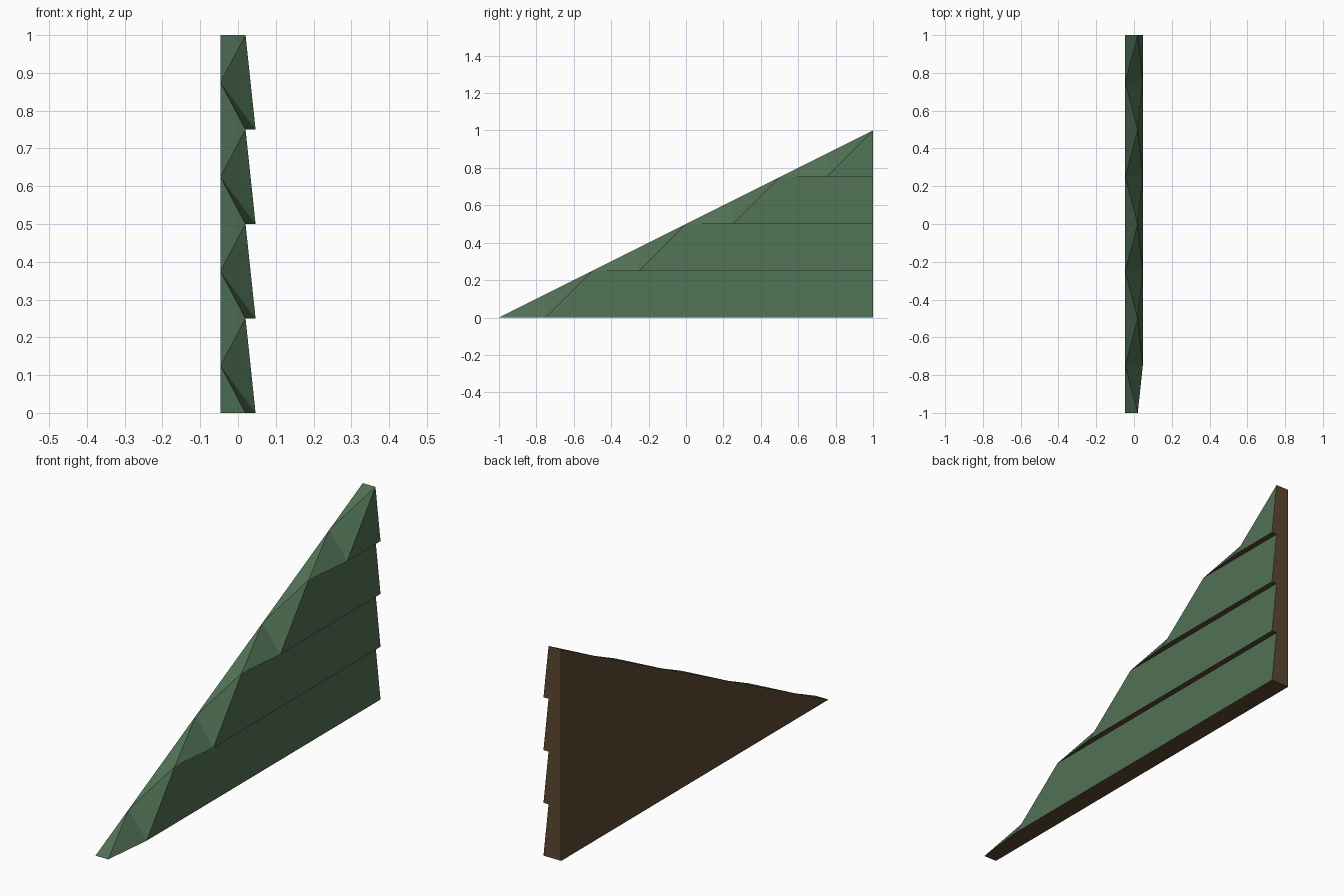
import bpy, bmesh

if "Cube" in bpy.data.objects:
    bpy.data.objects.remove(bpy.data.objects["Cube"])

ROWS = 4             # number of lapped boards
BACK = -0.0465       # flat back plane
LIP = 0.0465         # thick lower edge of a board
THIN = 0.02          # thin upper edge of a board
H = 1.0 / ROWS       # board height
RUN = 2.0 / ROWS     # slope run per board


def material(name, rgb):
    m = bpy.data.materials.new(name)
    m.diffuse_color = (*rgb, 1.0)
    m.use_nodes = True
    m.node_tree.nodes["Principled BSDF"].inputs["Base Color"].default_value = m.diffuse_color
    return m


bm = bmesh.new()
cache = {}


def vert(x, y, z):
    key = (round(x, 4), round(y, 4), round(z, 4))
    if key not in cache:
        cache[key] = bm.verts.new(key)
    return cache[key]


def face(points, mat):
    verts = list(dict.fromkeys(vert(*p) for p in points))
    f = bm.faces.new(verts)
    f.material_index = mat


GREEN, BROWN = 0, 1
back_edge, end_edge = [], []

for i in range(ROWS):
    z, y = i * H, -1 + i * RUN
    z2, y2 = z + H, y + RUN
    thin, thin2 = (THIN, y, z), (THIN, y2, z2)
    lip = (LIP, y + RUN / 2, z)
    rear, rear2 = (BACK, y, z), (BACK, y2, z2)
    mid = (BACK, y + RUN / 2, z + H / 2)
    lip_end, thin_end, thin_end2 = (LIP, 1, z), (THIN, 1, z), (THIN, 1, z2)

    # sloping board face
    face([lip, lip_end, thin_end2, thin2], GREEN)
    # raked top edge, notched at each lip
    face([rear, thin, mid], GREEN)
    face([thin, lip, mid], GREEN)
    face([lip, thin2, mid], GREEN)
    face([thin2, rear2, mid], GREEN)
    # underside of the lip, or of the whole panel on the first row
    if i:
        face([thin, lip, lip_end, thin_end], BROWN)
    else:
        face([rear, thin, lip, lip_end, (BACK, 1, 0)], BROWN)

    back_edge += [rear, mid]
    end_edge += [lip_end, thin_end2]

# flat back and sawtooth end
face(back_edge + [(BACK, 1, 1), (BACK, 1, 0)], BROWN)
face([(BACK, 1, 0)] + end_edge + [(BACK, 1, 1)], BROWN)

bmesh.ops.recalc_face_normals(bm, faces=bm.faces[:])
mesh = bpy.data.meshes.new("gable_siding")
bm.to_mesh(mesh)
bm.free()
mesh.materials.append(material("green paint", (0.08, 0.162, 0.089)))
mesh.materials.append(material("bare brown wood", (0.107, 0.065, 0.03)))
obj = bpy.data.objects.new("gable_siding", mesh)
bpy.context.collection.objects.link(obj)
